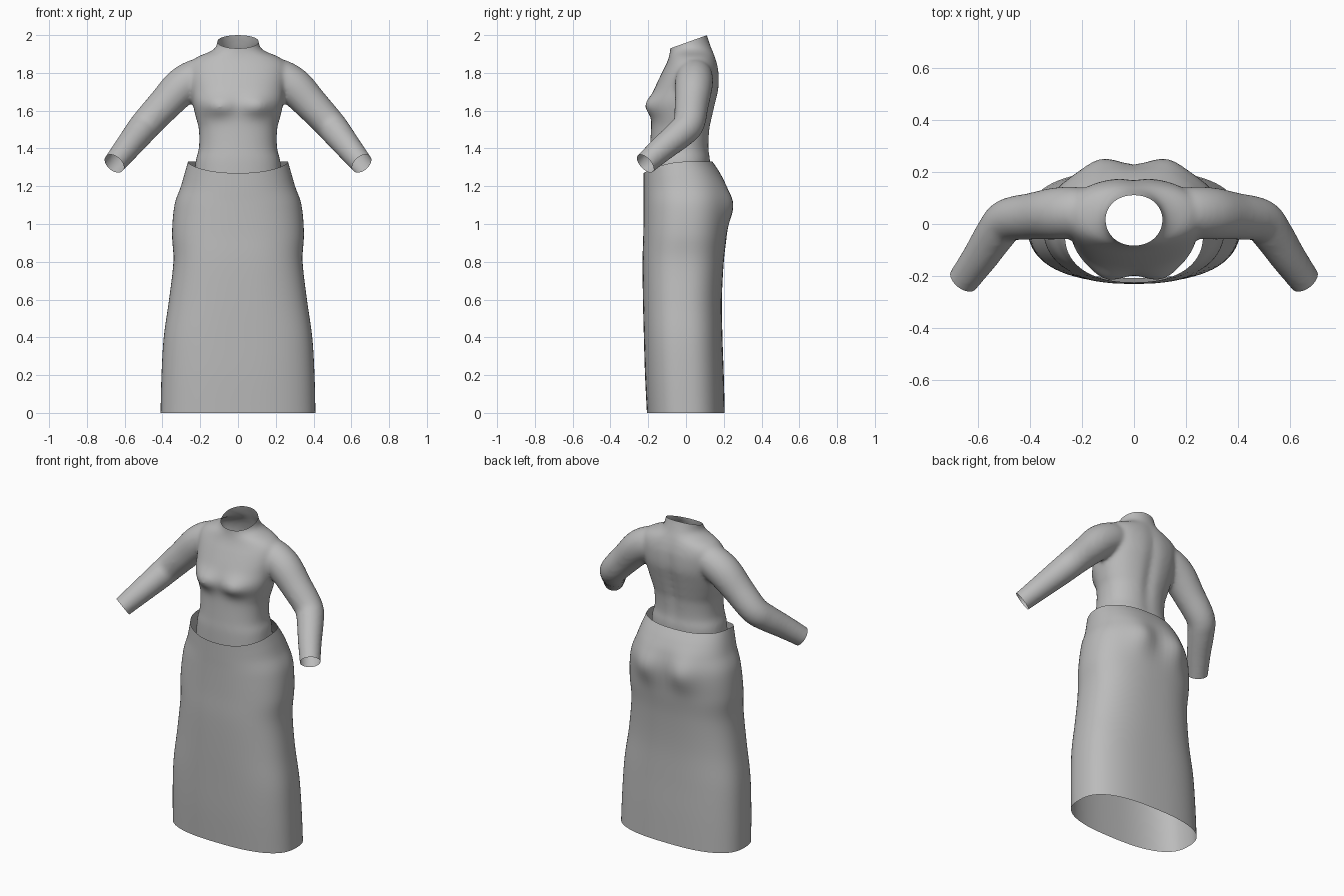
import bpy, bmesh, math
from mathutils import Vector

cube = bpy.data.objects.get("Cube")
if cube:
    bpy.data.objects.remove(cube, do_unlink=True)

grey = bpy.data.materials.new("cloth grey")
grey.use_nodes = True
COLOUR = (0.5, 0.5, 0.5, 1)
grey.diffuse_color = COLOUR
grey.node_tree.nodes["Principled BSDF"].inputs["Base Color"].default_value = COLOUR


def spline(rows, steps):
    """Smoothly resample rows of numbers (Catmull-Rom)."""
    out = []
    for i in range(len(rows) - 1):
        a, b, c, d = (rows[min(max(i + k, 0), len(rows) - 1)] for k in (-1, 0, 1, 2))
        for s in range(steps):
            t = s / steps
            out.append([0.5 * (2 * q + (r - p) * t + (2 * p - 5 * q + 4 * r - w) * t * t
                               + (3 * q - p - 3 * r + w) * t ** 3)
                        for p, q, r, w in zip(a, b, c, d)])
    return out + [list(rows[-1])]


def bump(v, centre, width):
    return math.exp(-((v - centre) / width) ** 2)


def loft(bm, rings, capped):
    loops = [[bm.verts.new(p) for p in ring] for ring in rings]
    n = len(loops[0])
    for low, high in zip(loops, loops[1:]):
        for i in range(n):
            j = (i + 1) % n
            bm.faces.new((low[i], low[j], high[j], high[i]))
    if capped:
        bm.faces.new(loops[0][::-1])
        bm.faces.new(loops[-1])


def oval(z, half, front, back, power, n=72):
    """Rounded cross-section between a front and a back depth."""
    ring = []
    for i in range(n):
        a = math.tau * i / n
        c, s = math.cos(a), math.sin(a)
        x = half * math.copysign(abs(c) ** (2 / power), c)
        y = (front + back) / 2 + (back - front) / 2 * math.copysign(abs(s) ** (2 / power), s)
        ring.append(Vector((x, y, z)))
    return ring


def make_object(name, bm):
    bmesh.ops.recalc_face_normals(bm, faces=bm.faces)
    mesh = bpy.data.meshes.new(name)
    bm.to_mesh(mesh)
    bm.free()
    mesh.materials.append(grey)
    obj = bpy.data.objects.new(name, mesh)
    bpy.context.collection.objects.link(obj)
    bpy.ops.object.select_all(action="DESELECT")
    obj.select_set(True)
    bpy.context.view_layer.objects.active = obj
    return obj


# Skirt: height, half width, front, back, roundness
skirt_rows = [
    (0, .41, -.207, .205, 2.6), (.2, .405, -.217, .2, 2.6), (.4, .393, -.223, .193, 2.6),
    (.6, .365, -.228, .19, 2.5), (.8, .342, -.23, .2, 2.5), (.95, .349, -.226, .217, 2.4),
    (1.1, .336, -.224, .23, 2.3), (1.2, .302, -.224, .212, 2.3), (1.27, .282, -.224, .18, 2.3),
    (1.33, .265, -.224, .14, 2.3)]
rings = []
for row in spline(skirt_rows, 6):
    ring = oval(*row)
    for p in ring:
        if p.y > 0:  # seat
            p.y += (.03 * bump(abs(p.x), .13, .08) - .004 * bump(p.x, 0, .05)) * bump(p.z, 1.1, .1)
        else:  # waistline dips at the front
            p.z -= .06 * (p.y / .224) ** 2 * max(0, (p.z - 1.1) / .23)
    rings.append(ring)
bm = bmesh.new()
loft(bm, rings, False)
skirt = make_object("skirt", bm)
bpy.ops.object.shade_smooth()

# Bodice: same kind of rows, overlong at hem and neck, trimmed below
bodice_rows = [
    (1.19, .235, -.2, .125, 2.3), (1.33, .225, -.198, .13, 2.3), (1.4, .207, -.192, .122, 2.3),
    (1.5, .207, -.185, .128, 2.3), (1.56, .222, -.184, .14, 2.3), (1.64, .24, -.192, .158, 2.4),
    (1.72, .25, -.165, .175, 2.4), (1.8, .262, -.128, .175, 2.3), (1.85, .255, -.103, .166, 2.2),
    (1.885, .215, -.09, .155, 2.1), (1.912, .15, -.085, .145, 2), (1.94, .115, -.083, .133, 2),
    (2.0, .108, -.083, .112, 2), (2.06, .108, -.083, .1, 2)]
rings = []
for row in spline(bodice_rows, 5):
    ring = oval(*row)
    for p in ring:
        if p.y < 0:  # bust
            p.y -= .034 * bump(abs(p.x), .105, .075) * bump(p.z, 1.625, .055)
        else:  # spine groove
            p.y -= .014 * bump(p.x, 0, .035) * bump(p.z, 1.6, .25)
    rings.append(ring)
bm = bmesh.new()
loft(bm, rings, True)

# Sleeves: centre line x, y, z and radius, mirrored
sleeve_rows = [
    (.16, .045, 1.79, .085), (.22, .045, 1.775, .098), (.3, .04, 1.725, .1),
    (.39, .03, 1.632, .09), (.485, .015, 1.53, .083), (.53, -.035, 1.475, .078),
    (.59, -.125, 1.4, .069), (.655, -.215, 1.32, .06), (.685, -.257, 1.283, .058)]
path = spline(sleeve_rows, 5)
for side in (1, -1):
    rings = []
    for i, (x, y, z, r) in enumerate(path):
        a, b = path[max(i - 1, 0)], path[min(i + 1, len(path) - 1)]
        turn = (Vector(b[:3]) - Vector(a[:3])).to_track_quat("Z", "Y")
        ring = []
        for k in range(32):
            t = math.tau * k / 32
            p = Vector((x, y, z)) + turn @ Vector((r * math.cos(t), r * math.sin(t), 0))
            p.x *= side
            ring.append(p)
        rings.append(ring)
    loft(bm, rings, True)
bodice = make_object("bodice_with_sleeves", bm)

# Blend the sleeves into the bodice
remesh = bodice.modifiers.new("blend", "REMESH")
remesh.mode = "VOXEL"
remesh.voxel_size = .012
smooth = bodice.modifiers.new("soften", "SMOOTH")
smooth.factor = .5
smooth.iterations = 8
for name in ("blend", "soften"):
    bpy.ops.object.modifier_apply(modifier=name)


def trim(bm, point, normal, region):
    """Cut away everything beyond a plane, within a region."""
    faces = [f for f in bm.faces if region(f.calc_center_median())]
    geom = {e for f in faces for e in f.edges} | {v for f in faces for v in f.verts}
    bmesh.ops.bisect_plane(bm, geom=faces + list(geom), plane_co=point,
                           plane_no=normal, clear_outer=True)


# Open neck, hem and cuffs
bm = bmesh.new()
bm.from_mesh(bodice.data)
trim(bm, (0, -.083, 1.93), (0, -.07, .195), lambda c: c.z > 1.86)
trim(bm, (0, 0, 1.24), (0, 0, -1), lambda c: c.z < 1.4 and abs(c.x) < .35)
for side in (1, -1):
    trim(bm, (side * .655, -.215, 1.32), (side * .55, -.72, -.65),
         lambda c: c.x * side > .52)
bm.to_mesh(bodice.data)
bm.free()
if not bodice.data.materials:
    bodice.data.materials.append(grey)
bpy.ops.object.shade_smooth()
